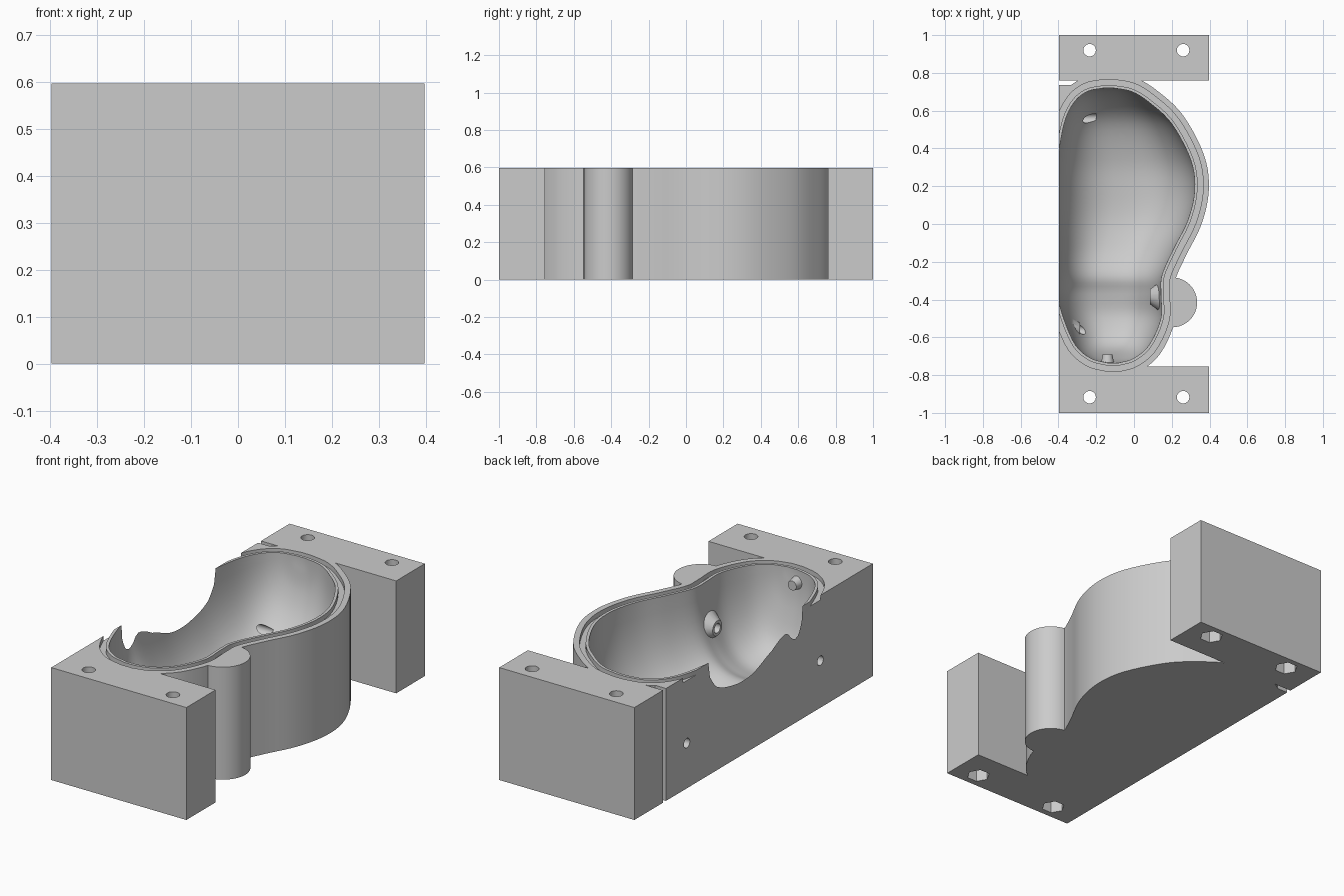
import bpy, bmesh, math
from mathutils import Vector

if "Cube" in bpy.data.objects:
    bpy.data.objects.remove(bpy.data.objects["Cube"], do_unlink=True)

W, H = 0.397, 0.597          # half width and height of the mould

# Cavity sections: y, left edge, right edge, depth
SECTIONS = [
    (0.72, -0.16, -0.11, 0.03), (0.70, -0.25, -0.01, 0.17), (0.64, -0.32, 0.085, 0.30),
    (0.53, -0.37, 0.20, 0.41), (0.34, -0.402, 0.30, 0.48), (0.18, -0.412, 0.321, 0.50),
    (0.02, -0.412, 0.285, 0.50), (-0.13, -0.404, 0.21, 0.47), (-0.27, -0.40, 0.148, 0.42),
    (-0.37, -0.404, 0.142, 0.44), (-0.50, -0.372, 0.142, 0.45), (-0.64, -0.31, 0.08, 0.38),
    (-0.71, -0.23, 0.0, 0.20), (-0.735, -0.14, -0.08, 0.03)]


def smooth(points, steps=5):
    """Open spline through the given tuples."""
    p = [Vector(q) for q in points]
    p = [p[0] * 2 - p[1]] + p + [p[-1] * 2 - p[-2]]
    out = []
    for i in range(1, len(p) - 2):
        a, b, c, d = p[i - 1:i + 3]
        for k in range(steps):
            t = k / steps
            out.append(0.5 * (2 * b + (c - a) * t + (2 * a - 5 * b + 4 * c - d) * t * t
                              + (3 * b - a - 3 * c + d) * t ** 3))
    return out + [p[-2]]


def finish(bm, name):
    bmesh.ops.recalc_face_normals(bm, faces=bm.faces)
    mesh = bpy.data.meshes.new(name)
    bm.to_mesh(mesh)
    bm.free()
    ob = bpy.data.objects.new(name, mesh)
    bpy.context.collection.objects.link(ob)
    return ob


def loft(name, rings, loop=False):
    """Skin closed rings of equal length; cap the ends or join them."""
    bm = bmesh.new()
    vs = [[bm.verts.new(v) for v in r] for r in rings]
    n = len(vs[0])
    pairs = list(zip(vs, vs[1:])) + ([(vs[-1], vs[0])] if loop else [])
    for a, b in pairs:
        for i in range(n):
            j = (i + 1) % n
            bm.faces.new((a[i], a[j], b[j], b[i]))
    if not loop:
        bm.faces.new(vs[0])
        bm.faces.new(vs[-1])
    return finish(bm, name)


def box(name, x0, x1, y0, y1, z0, z1):
    rings = [[(x0, y0, z), (x1, y0, z), (x1, y1, z), (x0, y1, z)] for z in (z0, z1)]
    return loft(name, rings)


def cone(name, start, end, r0, r1, sides=32):
    """Straight cylinder or cone between two points."""
    a, b = Vector(start), Vector(end)
    turn = (b - a).to_track_quat('Z', 'Y')
    rings = []
    for c, r in ((a, r0), (b, r1)):
        rings.append([c + turn @ Vector((r * math.cos(i * math.tau / sides),
                                         r * math.sin(i * math.tau / sides), 0))
                      for i in range(sides)])
    return loft(name, rings)


def combine(target, tool, op):
    mod = target.modifiers.new(op, 'BOOLEAN')
    mod.operation, mod.solver, mod.object = op, 'EXACT', tool
    bpy.context.view_layer.objects.active = target
    bpy.ops.object.modifier_apply(modifier=mod.name)
    bpy.data.objects.remove(tool, do_unlink=True)


def add(tool):
    combine(mould, tool, 'UNION')


def cut(tool):
    combine(mould, tool, 'DIFFERENCE')


# Cavity outline, and copies of it pushed outward
sections = smooth(SECTIONS)
rim = [Vector((s[2], s[0])) for s in sections] + [Vector((s[1], s[0])) for s in reversed(sections)]


def offset(dist):
    out = []
    for i, p in enumerate(rim):
        t = (rim[(i + 1) % len(rim)] - rim[i - 1]).normalized()
        out.append(p + Vector((-t.y, t.x)) * dist)
    return out


def at(loop, z):
    return [(p.x, p.y, z) for p in loop]


# Outer shell following the cavity, trimmed flat on the parting side
shell = offset(0.075)
mould = loft("mould_half", [at(shell, 0), at(shell, H)])
add(box("side_wall", -W - 0.02, -0.25, -0.80, 0.735, 0, H))
add(cone("side_boss", (0.202, -0.415, 0), (0.202, -0.415, H), 0.132, 0.132, 48))

# End blocks
for y0, y1 in ((0.76, 1), (-1, -0.755)):
    add(box("end_block", -W - 0.02, W, y0, y1, 0, H))
cut(box("parting_trim", -1, -W, -1.5, 1.5, -0.5, 1.5))

# Hollow with a rounded floor
rings = []
N = 28
for y, xl, xr, d in sections:
    mid, half = (xl + xr) / 2, (xr - xl) / 2
    ring = [(xr, y, H + 0.1)]
    for k in range(N + 1):
        a = math.pi * k / N
        c, s = math.cos(a), math.sin(a)
        ring.append((mid + half * math.copysign(abs(c) ** 0.8, c), y, H - d * abs(s) ** 0.8))
    rings.append(ring + [(xl, y, H + 0.1)])
cut(loft("cavity", rings))

# Seal groove round the rim
inner, outer = offset(0.015), offset(0.045)
low, high = H - 0.025, H + 0.05
cut(loft("seal_groove", [at(inner, low), at(outer, low), at(outer, high), at(inner, high)], True))

# Conical pegs inside the hollow, with their holes
for y, z in ((0.56, 0.24), (-0.56, 0.25)):
    add(cone("peg", (-0.385, y, z), (-0.285, y, z), 0.10, 0.035))
    cut(cone("peg_hole", (-0.5, y, z), (-0.2, y, z), 0.025, 0.025))
add(cone("boss_peg", (0.18, -0.385, 0.36), (0.085, -0.385, 0.36), 0.11, 0.04))
cut(cone("boss_peg_hole", (0.15, -0.385, 0.36), (0.0, -0.385, 0.36), 0.025, 0.025))
add(cone("end_knob", (-0.14, -0.74, 0.53), (-0.14, -0.69, 0.53), 0.035, 0.025))

# Bolt holes with hexagonal nut pockets underneath
for x in (-0.235, 0.26):
    for y in (-0.917, 0.92):
        cut(cone("bolt_hole", (x, y, -0.1), (x, y, H + 0.1), 0.033, 0.033))
        cut(cone("nut_pocket", (x, y, -0.1), (x, y, 0.1), 0.058, 0.058, 6))

# Grey material
grey = bpy.data.materials.new("grey")
grey.use_nodes = True
colour = (0.6, 0.6, 0.6, 1)
grey.diffuse_color = colour
grey.node_tree.nodes["Principled BSDF"].inputs["Base Color"].default_value = colour
mould.data.materials.clear()
mould.data.materials.append(grey)
for f in mould.data.polygons:
    f.material_index = 0

bpy.ops.object.select_all(action='DESELECT')
mould.select_set(True)
bpy.context.view_layer.objects.active = mould
bpy.ops.object.shade_smooth_by_angle(angle=math.radians(30))
